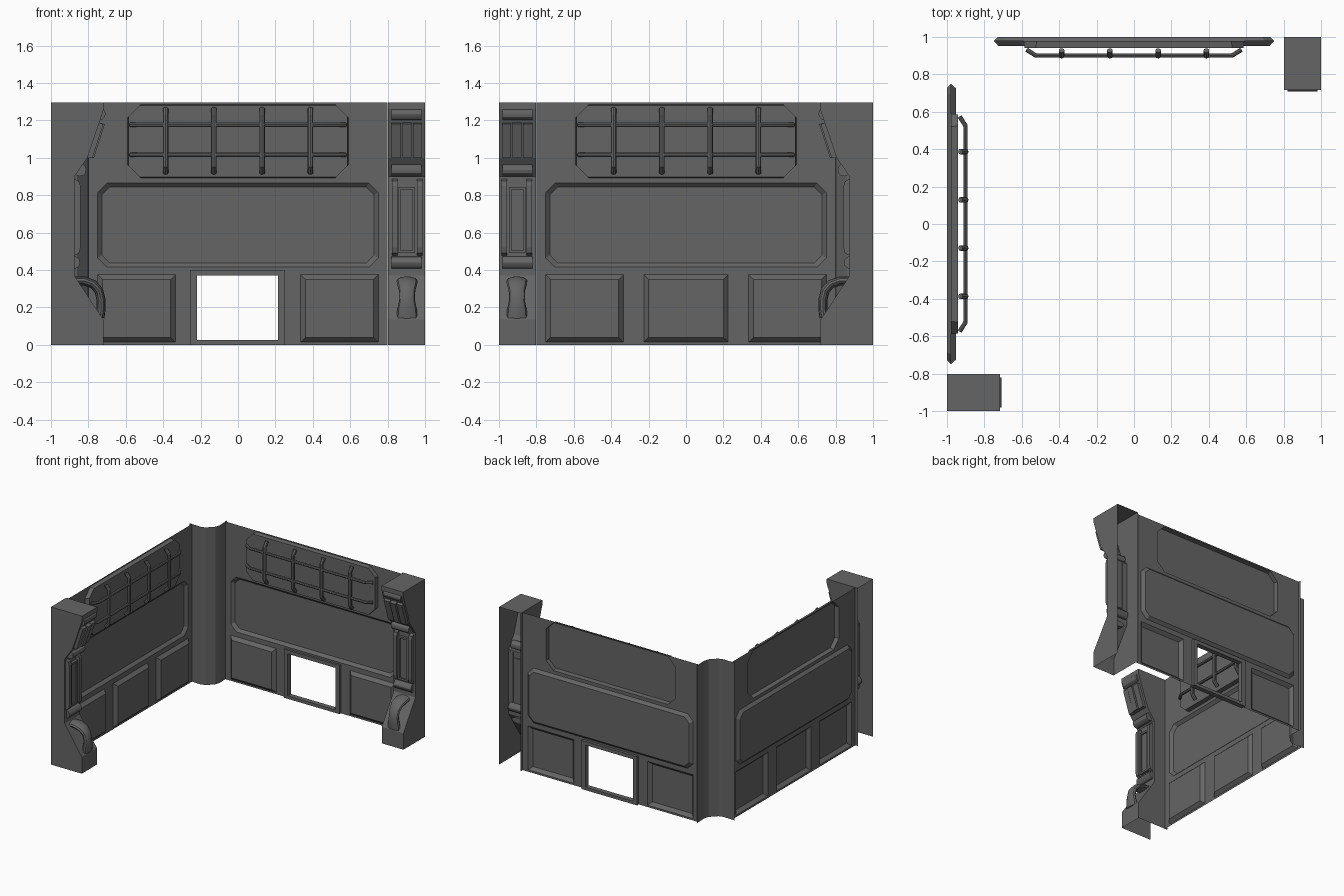
import bpy, bmesh
from math import sin, cos, pi
from mathutils import Vector

if "Cube" in bpy.data.objects:
    bpy.data.objects.remove(bpy.data.objects["Cube"])

H = 1.295      # wall height
WALL = 0.022   # wall sheet distance in from the outer plane
DARK = bpy.data.materials.new("dark_grey")
DARK.diffuse_color = (0.13, 0.13, 0.13, 1)
DARK.use_nodes = True
DARK.node_tree.nodes["Principled BSDF"].inputs["Base Color"].default_value = DARK.diffuse_color


def world(side, u, d, z):
    # u = along the wall, d = depth into the room, z = up
    return Vector((u, 1 - d, z)) if side == "back" else Vector((d - 1, -u, z))


def finish(bm, name, inward=None):
    bmesh.ops.recalc_face_normals(bm, faces=bm.faces)
    if inward is not None:
        big = max(bm.faces, key=lambda f: f.calc_area())
        if big.normal.dot(inward) < 0:
            bmesh.ops.reverse_faces(bm, faces=bm.faces)
    me = bpy.data.meshes.new(name)
    bm.to_mesh(me)
    bm.free()
    me.materials.append(DARK)
    ob = bpy.data.objects.new(name, me)
    bpy.context.collection.objects.link(ob)
    return ob


def smooth(ob):
    bpy.ops.object.select_all(action="DESELECT")
    ob.select_set(True)
    bpy.context.view_layer.objects.active = ob
    if ob.type == "CURVE":
        bpy.ops.object.convert(target="MESH")
    bpy.ops.object.shade_smooth_by_angle()


def prism(side, name, u0, u1, poly):
    # extrude a (depth, z) outline along the wall
    bm = bmesh.new()
    a = [bm.verts.new(world(side, u0, d, z)) for d, z in poly]
    b = [bm.verts.new(world(side, u1, d, z)) for d, z in poly]
    bm.faces.new(a)
    bm.faces.new(b)
    n = len(poly)
    for i in range(n):
        bm.faces.new((a[i], a[(i + 1) % n], b[(i + 1) % n], b[i]))
    return finish(bm, name)


def box(side, name, u0, u1, d0, d1, z0, z1):
    return prism(side, name, u0, u1, [(d0, z0), (d1, z0), (d1, z1), (d0, z1)])


def octagon(u0, u1, z0, z1, c):
    if c == 0:
        return [(u0, z0), (u1, z0), (u1, z1), (u0, z1)]
    return [(u0 + c, z0), (u1 - c, z0), (u1, z0 + c), (u1, z1 - c),
            (u1 - c, z1), (u0 + c, z1), (u0, z1 - c), (u0, z0 + c)]


def tube(side, name, path, r):
    cu = bpy.data.curves.new(name, "CURVE")
    cu.dimensions = "3D"
    cu.bevel_depth, cu.bevel_resolution, cu.use_fill_caps = r, 2, True
    sp = cu.splines.new("POLY")
    sp.points.add(len(path) - 1)
    for p, q in zip(sp.points, path):
        p.co = (*world(side, *q), 1)
    cu.materials.append(DARK)
    ob = bpy.data.objects.new(name, cu)
    bpy.context.collection.objects.link(ob)
    smooth(ob)


def wall(side, door):
    bm = bmesh.new()
    edges = []

    def loop(pts, d, fill):
        vs = [bm.verts.new(world(side, u, d, z)) for u, z in pts]
        if fill:
            for i in range(len(vs)):
                edges.append(bm.edges.new((vs[i], vs[(i + 1) % len(vs)])))
        return vs

    def bridge(a, b):
        for i in range(len(a)):
            j = (i + 1) % len(a)
            bm.faces.new((a[i], a[j], b[j], b[i]))

    # pressed panels: extents, corner cut, inset, panel depth
    panels = [((-.75, .75, .415, .865), .05, .022, 0.0),
              ((-.59, .59, .892, 1.285), .07, .005, .058),
              ((-.75, -.335, .015, .375), 0, .025, .048),
              ((.335, .75, .015, .375), 0, .025, .048)]
    if not door:
        panels.append(((-.225, .225, .015, .375), 0, .025, .048))
    holes = []
    outer = loop(octagon(-.8, .8, 0, H, 0), WALL, True)
    for (u0, u1, z0, z1), c, s, d in panels:
        rim = loop(octagon(u0, u1, z0, z1, c), WALL, True)
        cap = loop(octagon(u0 + s, u1 - s, z0 + s, z1 - s, c * .85), d, False)
        holes.append((rim, cap))
    if door:
        loop(octagon(-.22, .215, .025, .37, 0), WALL, True)
    nrm = world(side, 0, 1, 0) - world(side, 0, 0, 0)
    bmesh.ops.triangle_fill(bm, edges=edges, use_beauty=True, normal=nrm)
    for rim, cap in holes:
        bridge(rim, cap)
        bm.faces.new(cap)
    # end flanges turned outward
    for i, j in ((0, 3), (1, 2)):
        a, b = outer[i], outer[j]
        off = world(side, 0, 0, 0) - world(side, 0, WALL, 0)
        bm.faces.new((a, b, bm.verts.new(b.co + off), bm.verts.new(a.co + off)))
    finish(bm, side + "_wall", nrm)

    # door surround
    if door:
        box(side, "door_jamb_left", -.255, -.22, 0, .04, 0, .4)
        box(side, "door_jamb_right", .215, .25, 0, .04, 0, .4)
        box(side, "door_lintel", -.22, .215, 0, .04, .37, .4)
        box(side, "door_sill", -.22, .215, 0, .04, 0, .025)

    # rack rails and hoops
    for z in (1.015, 1.177):
        tube(side, "rack_rail", [(-.575, .068, z), (-.525, .099, z),
                                 (.525, .099, z), (.575, .068, z)], .012)
    for u in (-.387, -.129, .129, .387):
        tube(side, "rack_hoop", [(u, .072, .92), (u, .101, .955),
                                 (u, .101, 1.225), (u, .072, 1.262)], .015)


def pillar(side):
    # open-backed shell
    prof = [(0, 0), (.28, 0), (.28, .135), (.125, .37), (.125, .9),
            (.195, 1.0), (.283, 1.26), (.283, H), (0, H)]
    bm = bmesh.new()
    a = [bm.verts.new(world(side, .803, d, z)) for d, z in prof]
    b = [bm.verts.new(world(side, 1.0, d, z)) for d, z in prof]
    bm.faces.new(a)
    bm.faces.new(b)
    for i in range(1, len(prof) - 1):
        bm.faces.new((a[i], a[i + 1], b[i + 1], b[i]))
    finish(bm, side + "_pillar")

    # round cross bars
    for d, z, r in ((.258, 1.235, .034), (.155, .935, .034), (.122, .44, .034)):
        ring = [(d + r * cos(k * pi / 6), z + r * sin(k * pi / 6)) for k in range(12)]
        smooth(prism(side, "cross_bar", .822, .98, ring))
    # ribs on the upper slope
    for u0, u1, t in ((.82, .872, .022), (.88, .928, .03), (.936, .985, .022)):
        prism(side, "slope_rib", u0, u1, [(.19, 1.0), (.2 + t, 1.0), (.258 + t, 1.18),
                                          (.25, 1.19)])
    # side rods and framed centre plate
    for u in (.838, .972):
        prism(side, "side_rod", u - .015, u + .015,
              [(.12, .475), (.15, .49), (.158, .52), (.158, .85), (.15, .875), (.12, .89)])
    box(side, "centre_plate", .866, .938, .12, .136, .5, .835)
    for u0, u1, z0, z1 in ((.858, .87, .49, .845), (.934, .946, .49, .845),
                           (.87, .934, .49, .505), (.87, .934, .83, .845)):
        box(side, "plate_frame", u0, u1, .12, .146, z0, z1)

    # curved duct at the pillar foot
    path = [(.11, .342), (.175, .342), (.225, .325), (.256, .29), (.268, .24), (.268, .19), (.262, .145)]
    width = [.056, .056, .054, .044, .042, .052, .056]
    bm = bmesh.new()
    rings = []
    for i, ((d, z), w) in enumerate(zip(path, width)):
        p, q = path[max(i - 1, 0)], path[min(i + 1, len(path) - 1)]
        t = Vector((q[0] - p[0], q[1] - p[1])).normalized()
        ring = []
        for k in range(12):
            off = .024 * sin(k * pi / 6)
            ring.append(bm.verts.new(world(side, .904 + w * cos(k * pi / 6),
                                           d - t.y * off, z + t.x * off)))
        rings.append(ring)
    for r0, r1 in zip(rings, rings[1:]):
        for k in range(12):
            j = (k + 1) % 12
            bm.faces.new((r0[k], r0[j], r1[j], r1[k]))
    bm.faces.new(rings[0])
    bm.faces.new(rings[-1])
    smooth(finish(bm, side + "_foot_duct"))


for side in ("back", "left"):
    wall(side, side == "back")
    pillar(side)

# corner column bulging into the room
half = [(-.8, 1.0), (-.796, .9), (-.808, .86)]
curve = half + [(-y, -x) for x, y in reversed(half)]
bm = bmesh.new()
low = [bm.verts.new((x, y, 0)) for x, y in curve]
top = [bm.verts.new((x, y, H)) for x, y in curve]
for i in range(len(curve) - 1):
    bm.faces.new((low[i], low[i + 1], top[i + 1], top[i]))
finish(bm, "corner_column", Vector((1, -1, 0)))
